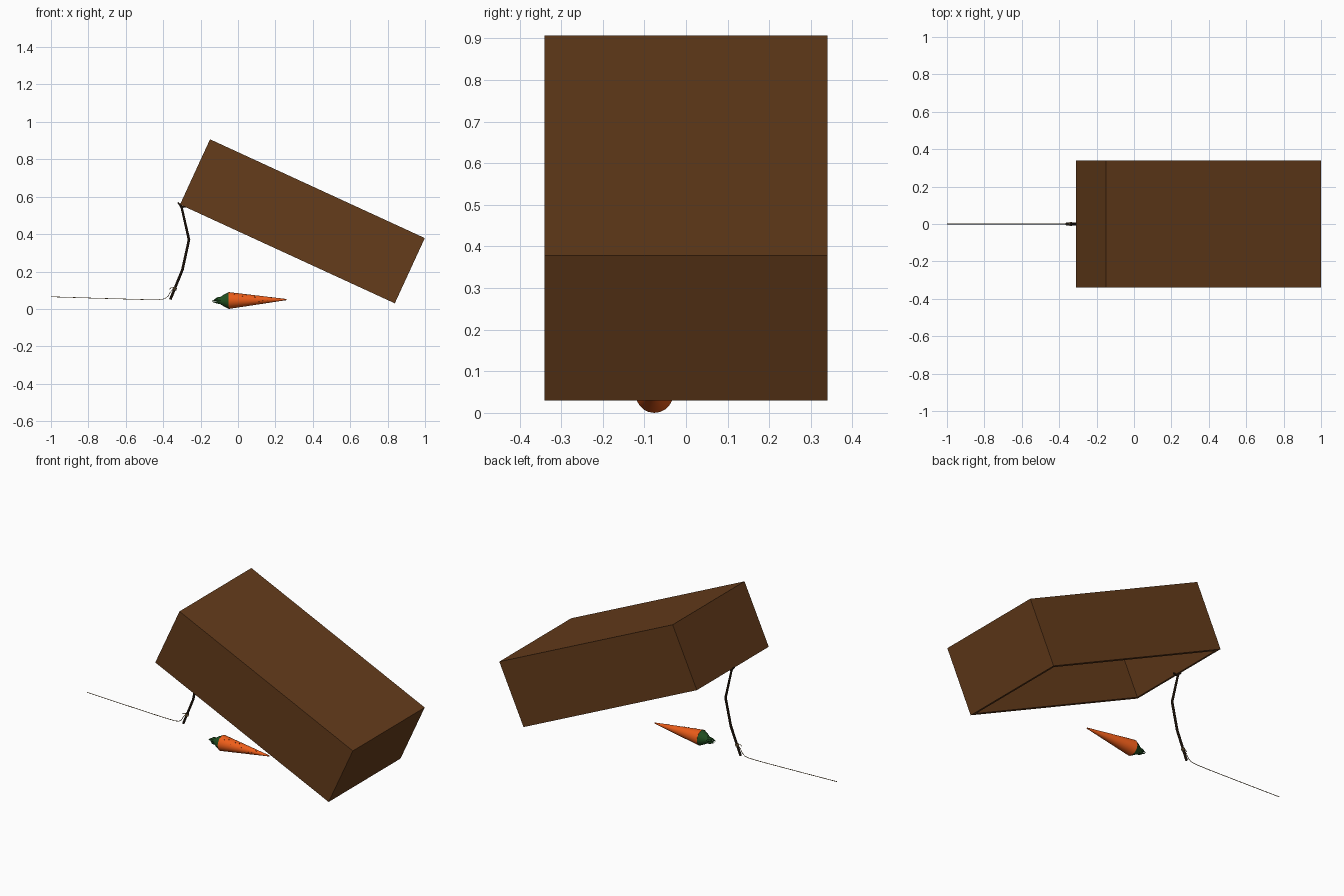
import bpy, bmesh, math, random
from mathutils import Vector, Matrix

if "Cube" in bpy.data.objects:
    bpy.data.objects.remove(bpy.data.objects["Cube"])

random.seed(4)


def material(name, r, g, b):
    m = bpy.data.materials.new(name)
    m.diffuse_color = (r, g, b, 1)
    m.use_nodes = True
    m.node_tree.nodes["Principled BSDF"].inputs["Base Color"].default_value = m.diffuse_color
    return m


CARDBOARD = material("cardboard", 0.13, 0.045, 0.011)
BARK = material("bark", 0.03, 0.015, 0.007)
TWINE = material("twine", 0.30, 0.20, 0.09)
ORANGE = material("carrot_orange", 0.85, 0.11, 0.01)
GREEN = material("leaf_green", 0.015, 0.08, 0.015)
PIT = material("carrot_pit", 0.10, 0.02, 0.005)


def mesh_object(name, bm, mat, smooth=False):
    bmesh.ops.recalc_face_normals(bm, faces=bm.faces)
    me = bpy.data.meshes.new(name)
    bm.to_mesh(me)
    bm.free()
    ob = bpy.data.objects.new(name, me)
    bpy.context.collection.objects.link(ob)
    me.materials.append(mat)
    if smooth:
        bpy.ops.object.select_all(action='DESELECT')
        bpy.context.view_layer.objects.active = ob
        ob.select_set(True)
        bpy.ops.object.shade_smooth_by_angle(angle=math.radians(40))
    return ob


def tube(name, pts, radii, mat, sides=8, closed=False):
    """Sweep a ring of given radius along a path of points."""
    pts = [Vector(p) for p in pts]
    n = len(pts)
    bm = bmesh.new()
    rings = []
    for i, p in enumerate(pts):
        a = pts[(i - 1) % n] if closed else pts[max(i - 1, 0)]
        b = pts[(i + 1) % n] if closed else pts[min(i + 1, n - 1)]
        t = (b - a).normalized()
        u = Vector((0, 1, 0)) if abs(t.y) < 0.9 else Vector((0, 0, 1))
        u = (u - t * u.dot(t)).normalized()
        v = t.cross(u)
        r = radii[i] if isinstance(radii, (list, tuple)) else radii
        rings.append([bm.verts.new(p + r * (math.cos(k * math.tau / sides) * u
                                            + math.sin(k * math.tau / sides) * v))
                      for k in range(sides)])
    for i in range(n if closed else n - 1):
        q, s = rings[i], rings[(i + 1) % n]
        for k in range(sides):
            j = (k + 1) % sides
            bm.faces.new((q[k], q[j], s[j], s[k]))
    if not closed:
        bm.faces.new(rings[0])
        bm.faces.new(rings[-1])
    return mesh_object(name, bm, mat, True)


# box: open underneath, tilted, thin walls
L, W, H = 1.264, 0.68, 0.384
bm = bmesh.new()
bmesh.ops.create_cube(bm, size=1)
bmesh.ops.transform(bm, verts=bm.verts, matrix=Matrix.Translation((L / 2, 0, H / 2))
                    @ Matrix.Diagonal((L, W, H, 1)))
floor = min(bm.faces, key=lambda f: f.calc_center_median().z)
bmesh.ops.delete(bm, geom=[floor], context='FACES_ONLY')
box = mesh_object("box", bm, CARDBOARD)
box.location = (-0.31, 0, 0.558)
box.rotation_euler = (0, math.radians(24.7), 0)
walls = box.modifiers.new("walls", 'SOLIDIFY')
walls.thickness = 0.022
walls.offset = -1
walls.use_even_offset = True

# forked prop stick
tube("prop_stick", [(-0.362, 0, 0.05), (-0.297, 0, 0.21), (-0.262, 0, 0.37), (-0.303, 0, 0.55)],
     [0.007, 0.007, 0.007, 0.006], BARK)
tube("stick_fork_long", [(-0.303, 0, 0.542), (-0.29, 0, 0.547), (-0.27, 0, 0.547)],
     [0.006, 0.005, 0.004], BARK)
tube("stick_fork_short", [(-0.303, 0, 0.545), (-0.311, 0, 0.558), (-0.322, 0, 0.568)],
     [0.006, 0.005, 0.004], BARK)

# string wrapped on the stick, then trailing away
axis = Vector((0.065, 0, 0.16)).normalized()
side = Vector((0, 1, 0))
out = axis.cross(side)
for i in range(3):
    c = Vector((-0.338, 0, 0.108)) + axis * 0.0045 * (i - 1)
    tube(f"string_loop_{i + 1}",
         [c + 0.0085 * (math.cos(k * math.tau / 12) * side + math.sin(k * math.tau / 12) * out)
          for k in range(12)], 0.0025, TWINE, 6, True)
tube("string_loose_end", [(-0.346, 0, 0.112), (-0.358, -0.003, 0.113), (-0.366, -0.004, 0.106)],
     0.002, TWINE, 6)
tube("string", [(-0.345, 0, 0.108), (-0.361, 0, 0.09), (-0.375, 0, 0.067), (-0.392, 0, 0.054),
                (-0.42, 0, 0.05), (-0.5, 0, 0.05), (-0.75, 0, 0.057), (-1.0, 0, 0.065)],
     0.0018, TWINE, 6)

# carrot lying along x
CY, CZ = -0.076, 0.045


def centre(x):
    return Vector((x, CY, CZ + 0.005 * (x + 0.05) / 0.31))


def root_radius(x):
    return 0.045 + (0.003 - 0.045) * (x + 0.05) / 0.31


xs = [-0.05, 0.0, 0.05, 0.1, 0.15, 0.2, 0.245, 0.26]
tube("carrot_root", [centre(x) for x in xs], [root_radius(x) for x in xs], ORANGE, 20)
xs = [-0.05, -0.072, -0.095, -0.115]
tube("carrot_crown", [centre(x) for x in xs], [0.0445, 0.034, 0.019, 0.008], GREEN, 12)
for i in range(5):
    a = i * math.tau / 5 + 0.3
    d = Vector((0, math.cos(a), math.sin(a)))
    tube(f"carrot_leaf_{i + 1}", [centre(-0.085) + d * 0.014, centre(-0.112) + d * 0.012,
                                  centre(-0.138 + 0.012 * (i % 2)) + d * 0.006],
         [0.009, 0.007, 0.001], GREEN, 6)

# small dark pits on the carrot skin
for i in range(10):
    x = -0.02 + 0.022 * i
    a = math.radians(random.uniform(95, 215))
    d = Vector((0, math.cos(a), math.sin(a)))
    p = centre(x) + d * root_radius(x) * 0.99
    bm = bmesh.new()
    bmesh.ops.create_uvsphere(bm, u_segments=8, v_segments=5, radius=0.0025)
    bmesh.ops.translate(bm, verts=bm.verts, vec=p)
    mesh_object(f"carrot_pit_{i + 1}", bm, PIT, True)
